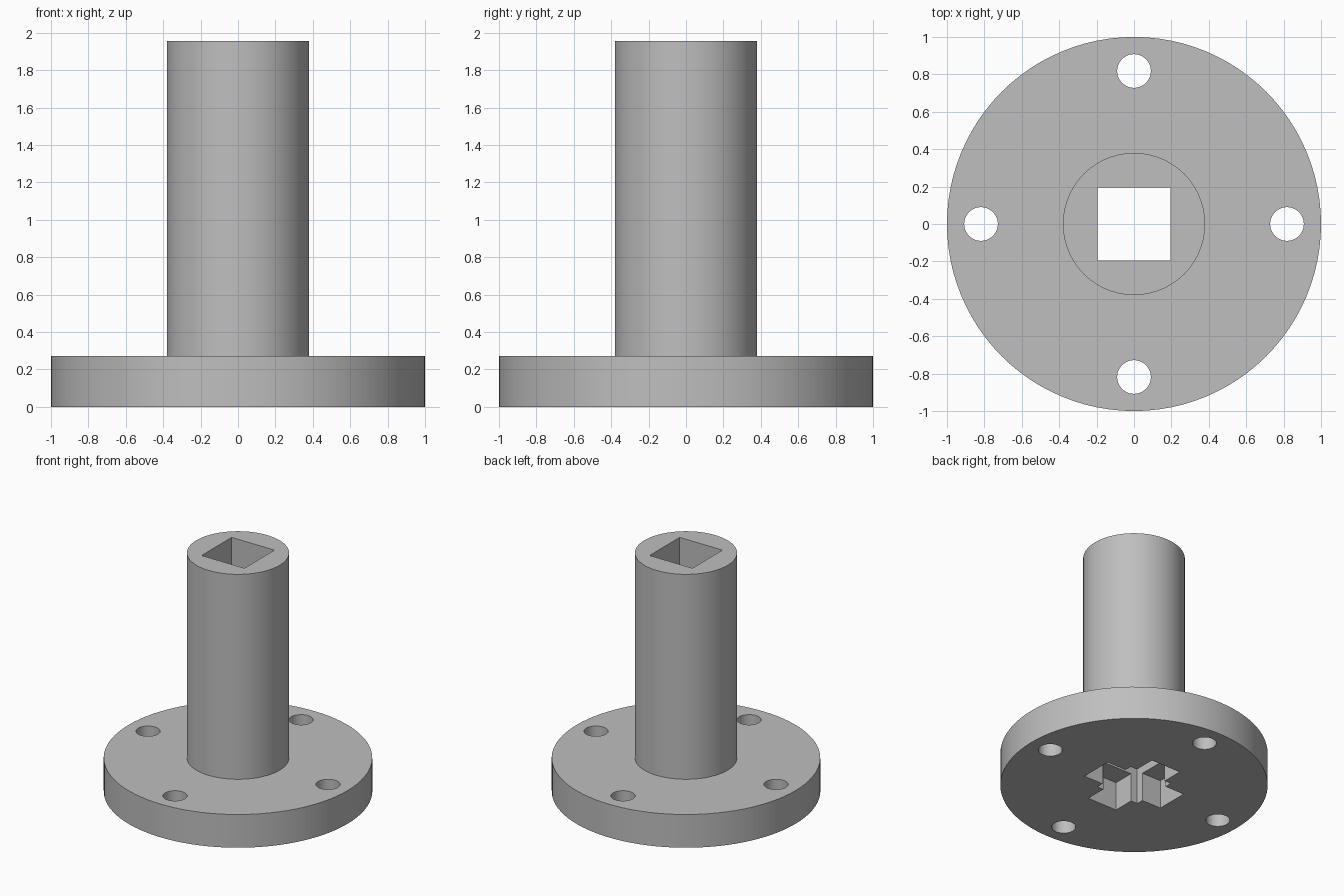
import bpy, bmesh, math
from mathutils import Matrix

if "Cube" in bpy.data.objects:
    bpy.data.objects.remove(bpy.data.objects["Cube"], do_unlink=True)

FLANGE_R, FLANGE_H = 1.0, 0.273
SHAFT_R, TOTAL_H = 0.38, 1.957
BORE = 0.39
SLOT_L, SLOT_W, SLOT_D = 0.74, 0.27, 0.235
BOLT_R, BOLT_CIRCLE = 0.09, 0.818

grey = bpy.data.materials.new("plain grey")
grey.use_nodes = True
colour = (0.52, 0.52, 0.52, 1)
grey.diffuse_color = colour
grey.node_tree.nodes["Principled BSDF"].inputs["Base Color"].default_value = colour


def add_object(name, bm):
    bmesh.ops.recalc_face_normals(bm, faces=bm.faces)
    mesh = bpy.data.meshes.new(name)
    bm.to_mesh(mesh)
    bm.free()
    mesh.materials.append(grey)
    obj = bpy.data.objects.new(name, mesh)
    bpy.context.collection.objects.link(obj)
    return obj


def box(name, sx, sy, z0, z1):
    bm = bmesh.new()
    place = Matrix.Translation((0, 0, (z0 + z1) / 2)) @ Matrix.Diagonal((sx, sy, z1 - z0, 1))
    bmesh.ops.create_cube(bm, size=1, matrix=place)
    return add_object(name, bm)


def cylinder(name, radius, x, y, z0, z1, sides):
    bm = bmesh.new()
    bmesh.ops.create_cone(bm, cap_ends=True, segments=sides, radius1=radius, radius2=radius,
                          depth=z1 - z0, matrix=Matrix.Translation((x, y, (z0 + z1) / 2)))
    return add_object(name, bm)


# Flange and shaft turned as one solid from a stepped profile
profile = [(0, 0), (FLANGE_R, 0), (FLANGE_R, FLANGE_H), (SHAFT_R, FLANGE_H),
           (SHAFT_R, TOTAL_H), (0, TOTAL_H)]
bm = bmesh.new()
verts = [bm.verts.new((r, 0, z)) for r, z in profile]
edges = [bm.edges.new(pair) for pair in zip(verts, verts[1:])]
bmesh.ops.spin(bm, geom=verts + edges, cent=(0, 0, 0), axis=(0, 0, 1),
               angle=math.tau, steps=96, use_merge=True)
bmesh.ops.remove_doubles(bm, verts=bm.verts, dist=0.0001)
bmesh.ops.dissolve_limit(bm, angle_limit=0.01, verts=bm.verts, edges=bm.edges)
hub = add_object("flanged_hub", bm)

# Square bore, cross-shaped socket underneath, four bolt holes
cutters = [
    box("bore_cutter", BORE, BORE, -0.2, TOTAL_H + 0.2),
    box("slot_x_cutter", SLOT_L, SLOT_W, -0.1, SLOT_D),
    box("slot_y_cutter", SLOT_W, SLOT_L, -0.1, SLOT_D),
]
for i in range(4):
    a = i * math.pi / 2
    cutters.append(cylinder("bolt_hole_cutter", BOLT_R, BOLT_CIRCLE * math.cos(a),
                            BOLT_CIRCLE * math.sin(a), -0.1, FLANGE_H + 0.1, 48))
for cutter in cutters:
    cutter.hide_render = True
    mod = hub.modifiers.new(cutter.name, 'BOOLEAN')
    mod.operation = 'DIFFERENCE'
    mod.solver = 'EXACT'
    mod.object = cutter

# Bake the cuts, drop the cutters
deps = bpy.context.evaluated_depsgraph_get()
cut_mesh = bpy.data.meshes.new_from_object(hub.evaluated_get(deps))
hub.modifiers.clear()
hub.data = cut_mesh
for cutter in cutters:
    bpy.data.objects.remove(cutter, do_unlink=True)

bpy.ops.object.select_all(action='DESELECT')
hub.select_set(True)
bpy.context.view_layer.objects.active = hub
bpy.ops.object.shade_smooth_by_angle(angle=math.radians(30))
